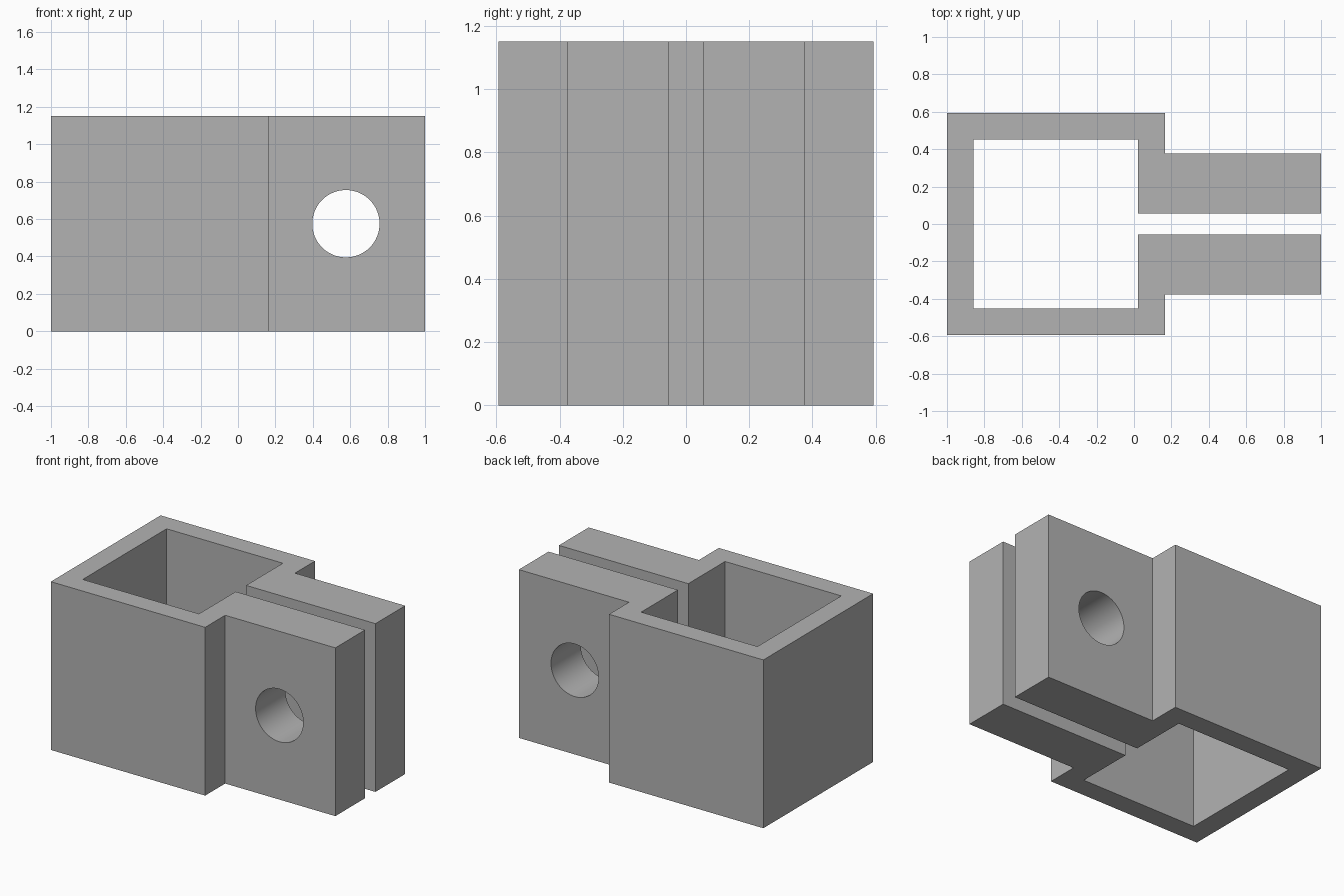
import bpy
import bmesh

cube = bpy.data.objects.get("Cube")
if cube:
    bpy.data.objects.remove(cube, do_unlink=True)

HEIGHT = 1.15
HOLE_X, HOLE_Z, HOLE_R = 0.577, HEIGHT / 2, 0.18

# Plain grey material
grey = bpy.data.materials.new("plain grey")
grey.use_nodes = True
colour = (0.45, 0.45, 0.45, 1)
grey.diffuse_color = colour
grey.node_tree.nodes["Principled BSDF"].inputs["Base Color"].default_value = colour

# Half of the clamp outline, from the outer back wall round to the inner one
half = [(-1, 0.593), (0.167, 0.593), (0.167, 0.377), (1, 0.377),
        (1, 0.056), (0.022, 0.056), (0.022, 0.453), (-0.857, 0.453)]
outline = half + [(x, -y) for x, y in reversed(half)]
# The mirrored outline closes along the outer wall, giving one open-ended loop


def make_object(name, bm):
    bmesh.ops.recalc_face_normals(bm, faces=bm.faces)
    mesh = bpy.data.meshes.new(name)
    bm.to_mesh(mesh)
    bm.free()
    mesh.materials.append(grey)
    obj = bpy.data.objects.new(name, mesh)
    bpy.context.collection.objects.link(obj)
    return obj


# Clamp body: square socket with two parallel lugs, extruded upwards
bm = bmesh.new()
base = bm.faces.new([bm.verts.new((x, y, 0)) for x, y in outline])
top = bmesh.ops.extrude_face_region(bm, geom=[base], use_keep_orig=True)
bmesh.ops.translate(bm, vec=(0, 0, HEIGHT),
                    verts=[g for g in top["geom"] if isinstance(g, bmesh.types.BMVert)])
body = make_object("clamp_body", bm)

# Bolt hole cutter passing through both lugs
bpy.ops.mesh.primitive_cylinder_add(vertices=64, radius=HOLE_R, depth=2,
                                    location=(HOLE_X, 0, HOLE_Z),
                                    rotation=(1.570796, 0, 0))
cutter = bpy.context.object
cutter.name = "bolt_hole_cutter"
cutter.data.materials.append(grey)

bpy.context.view_layer.objects.active = body
cut = body.modifiers.new("bolt hole", "BOOLEAN")
cut.operation = "DIFFERENCE"
cut.solver = "EXACT"
cut.object = cutter
bpy.ops.object.select_all(action="DESELECT")
body.select_set(True)
bpy.ops.object.modifier_apply(modifier=cut.name)
bpy.data.objects.remove(cutter, do_unlink=True)

# Smooth bore, crisp edges
bpy.ops.object.shade_smooth_by_angle(angle=0.52)
